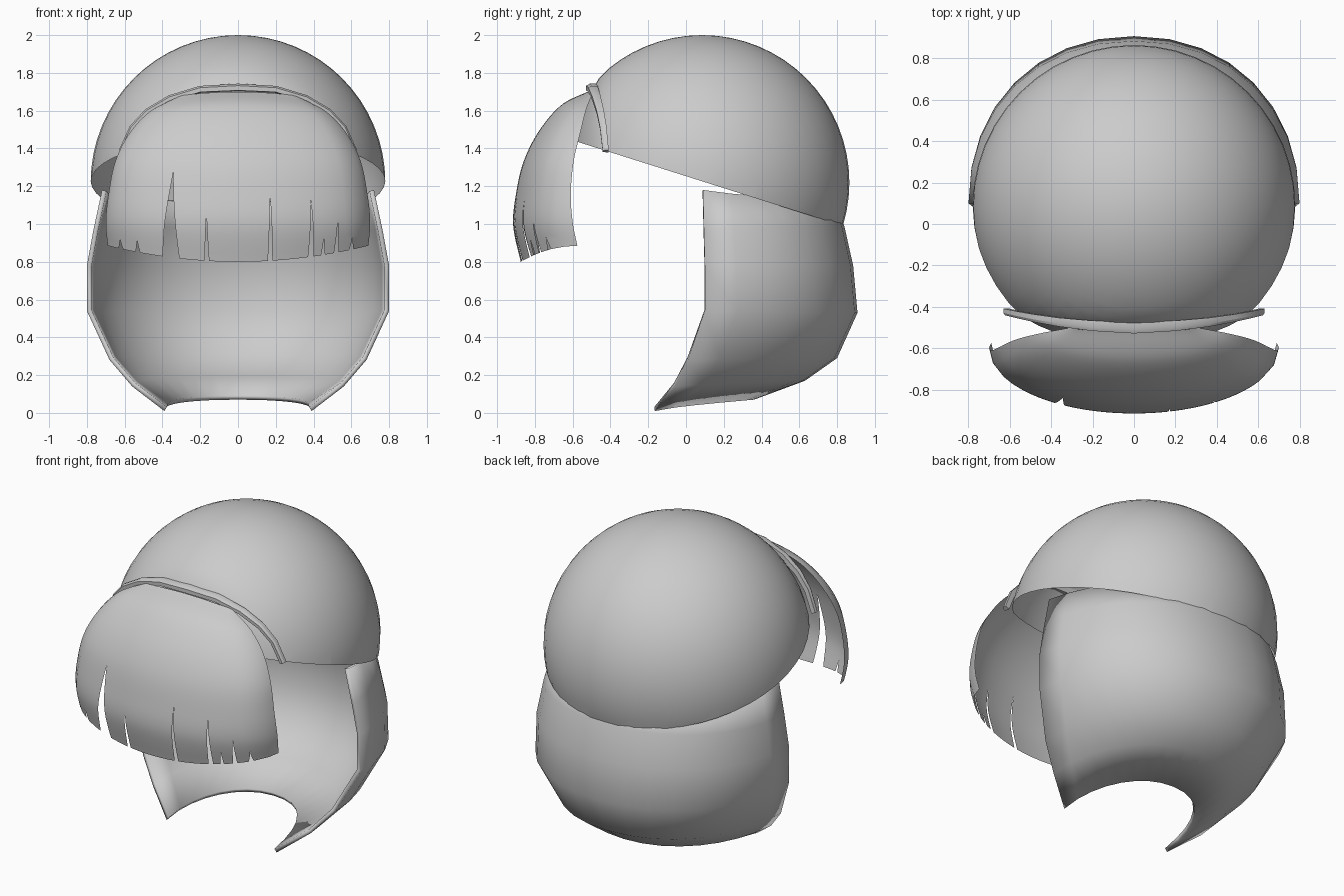
import bpy, bmesh, math
from mathutils import Vector

if "Cube" in bpy.data.objects:
    bpy.data.objects.remove(bpy.data.objects["Cube"])

hair = bpy.data.materials.new("hair_grey")
hair.diffuse_color = (0.6, 0.6, 0.6, 1)
hair.use_nodes = True
hair.node_tree.nodes["Principled BSDF"].inputs["Base Color"].default_value = hair.diffuse_color


def finish(name, bm, angle=40):
    me = bpy.data.meshes.new(name)
    bm.to_mesh(me)
    bm.free()
    me.materials.append(hair)
    ob = bpy.data.objects.new(name, me)
    bpy.context.collection.objects.link(ob)
    bpy.ops.object.select_all(action='DESELECT')
    ob.select_set(True)
    bpy.context.view_layer.objects.active = ob
    bpy.ops.object.shade_smooth_by_angle(angle=math.radians(angle))
    return ob


def add_grid(bm, rows, closed=False):
    """Skin rows of points with quads."""
    vs = [[bm.verts.new(p) for p in r] for r in rows]
    n = len(rows[0])
    for a, b in zip(vs, vs[1:]):
        for i in range(n if closed else n - 1):
            j = (i + 1) % n
            bm.faces.new((a[i], b[i], b[j], a[j]))
    return vs


def sample(table, t):
    """Smoothly interpolate the rows of a table, t in 0..1."""
    f = min(max(t, 0), 1) * (len(table) - 1)
    i = min(int(f), len(table) - 2)
    f -= i
    p = [table[min(max(k, 0), len(table) - 1)] for k in range(i - 1, i + 3)]
    return [0.5 * (2 * b + (c - a) * f + (2 * a - 5 * b + 4 * c - d) * f ** 2
                   + (3 * b - a - 3 * c + d) * f ** 3) for a, b, c, d in zip(*p)]


# Crown: sphere with a slightly flattened front, cut on a sloping plane
bm = bmesh.new()
bmesh.ops.create_uvsphere(bm, u_segments=48, v_segments=32, radius=0.78)
for v in bm.verts:
    v.co += Vector((0, 0.085, 1.22))
    if v.co.y < -0.45:
        v.co.y = -0.45 + (v.co.y + 0.45) * 0.65
bmesh.ops.bisect_plane(bm, geom=bm.verts[:] + bm.edges[:] + bm.faces[:],
                       plane_co=(0, -0.59, 1.44), plane_no=(0, -0.44, -1.39),
                       clear_outer=True)
finish("crown_hair", bm)

# Back hair: rows of (corner x, corner y, corner z, back y, back z)
back = [(0.72, 0.09, 1.18, 0.78, 1.12),
        (0.765, 0.095, 0.97, 0.838, 0.99),
        (0.80, 0.10, 0.78, 0.885, 0.78),
        (0.80, 0.10, 0.54, 0.908, 0.53),
        (0.68, 0.01, 0.28, 0.80, 0.29),
        (0.56, -0.06, 0.14, 0.63, 0.17),
        (0.39, -0.165, 0.01, 0.36, 0.07)]
bm = bmesh.new()
rows = []
for x, y, z, yb, zb in back:
    row = []
    for i in range(17):
        a = math.pi * i / 16
        s, c = max(math.sin(a), 0), math.cos(a)
        row.append((x * math.copysign(abs(c) ** 0.94, c),
                    y + (yb - y) * s ** 0.94, z + (zb - z) * s ** 0.7))
    rows.append(row)
add_grid(bm, rows)
bmesh.ops.recalc_face_normals(bm, faces=bm.faces[:])
ob = finish("back_hair", bm, 50)
sol = ob.modifiers.new("thickness", 'SOLIDIFY')
sol.thickness = 0.025
# inner side lies towards the head, whichever way the normals point
mid = min(ob.data.polygons, key=lambda p: (p.center - Vector((0, 0.9, 0.6))).length)
sol.offset = -1 if mid.normal.y > 0 else 1

# Headband: tapered rectangular bar along an arch
half = [(0.0, 1.722), (0.2, 1.712), (0.36, 1.665), (0.48, 1.595), (0.56, 1.51), (0.617, 1.385)]
path = [(-x, z) for x, z in half[:0:-1]] + half
bm = bmesh.new()
rows = []
for i, (x, z) in enumerate(path):
    p, q = path[max(i - 1, 0)], path[min(i + 1, len(path) - 1)]
    t = Vector((q[0] - p[0], 0, q[1] - p[1])).normalized()
    n = Vector((-t.z, 0, t.x))
    k = abs(x) / 0.617
    c = Vector((x, -0.5 + 0.075 * k * k, z))
    w, h = 0.029 - 0.013 * k, 0.021 - 0.006 * k
    rows.append([c + Vector((0, sy * w, 0)) + n * sn * h
                 for sy, sn in ((-1, -0.7), (-1, 0.5), (-0.3, 1), (1, 1), (1, -1))])
vs = add_grid(bm, rows, closed=True)
bm.faces.new(vs[0])
bm.faces.new(vs[-1][::-1])
bmesh.ops.recalc_face_normals(bm, faces=bm.faces[:])
finish("headband", bm, 30)

# Fringe: rows of (half width, centre y, centre z, side y, side z)
fringe = [(0.30, -0.52, 1.70, -0.50, 1.68),
          (0.46, -0.66, 1.63, -0.53, 1.60),
          (0.575, -0.78, 1.49, -0.56, 1.48),
          (0.65, -0.86, 1.33, -0.595, 1.33),
          (0.685, -0.90, 1.16, -0.61, 1.16),
          (0.70, -0.915, 0.99, -0.60, 1.01),
          (0.69, -0.875, 0.80, -0.575, 0.885)]


def fringe_point(u, t):
    w, yc, zc, ys, zs = sample(fringe, t)
    a = u * math.pi / 2
    return (w * math.sin(a), ys + (yc - ys) * math.cos(a),
            zs + (zc - zs) * math.cos(a) ** 2)


# Slits between locks: (x at the tips, start down the fringe, half width at the tips)
slits = [(-0.62, 0.93, 0.012), (-0.53, 0.92, 0.012), (-0.355, 0.56, 0.045),
         (-0.165, 0.78, 0.012), (0.17, 0.66, 0.012), (0.385, 0.70, 0.014),
         (0.45, 0.90, 0.010), (0.52, 0.82, 0.012), (0.60, 0.92, 0.012)]
edges = [(-0.69, 1, 0)] + slits + [(0.69, 1, 0)]


def slit_u(edge, t, side):
    x, start, width = edge
    gap = width * max(0, (t - start) / (1 - start)) if start < 1 else 0
    return math.asin(max(-1, min(1, (x + side * gap) / 0.69))) * 2 / math.pi


bm = bmesh.new()
steps = 40
for a, b in zip(edges, edges[1:]):
    cols = max(2, round((b[0] - a[0]) / 0.05))
    rows = []
    for r in range(steps + 1):
        t = r / steps
        u0, u1 = slit_u(a, t, 1), slit_u(b, t, -1)
        rows.append([fringe_point(u0 + (u1 - u0) * c / cols, t) for c in range(cols + 1)])
    add_grid(bm, rows)
bmesh.ops.remove_doubles(bm, verts=bm.verts[:], dist=0.0005)
bmesh.ops.recalc_face_normals(bm, faces=bm.faces[:])
finish("fringe", bm)
